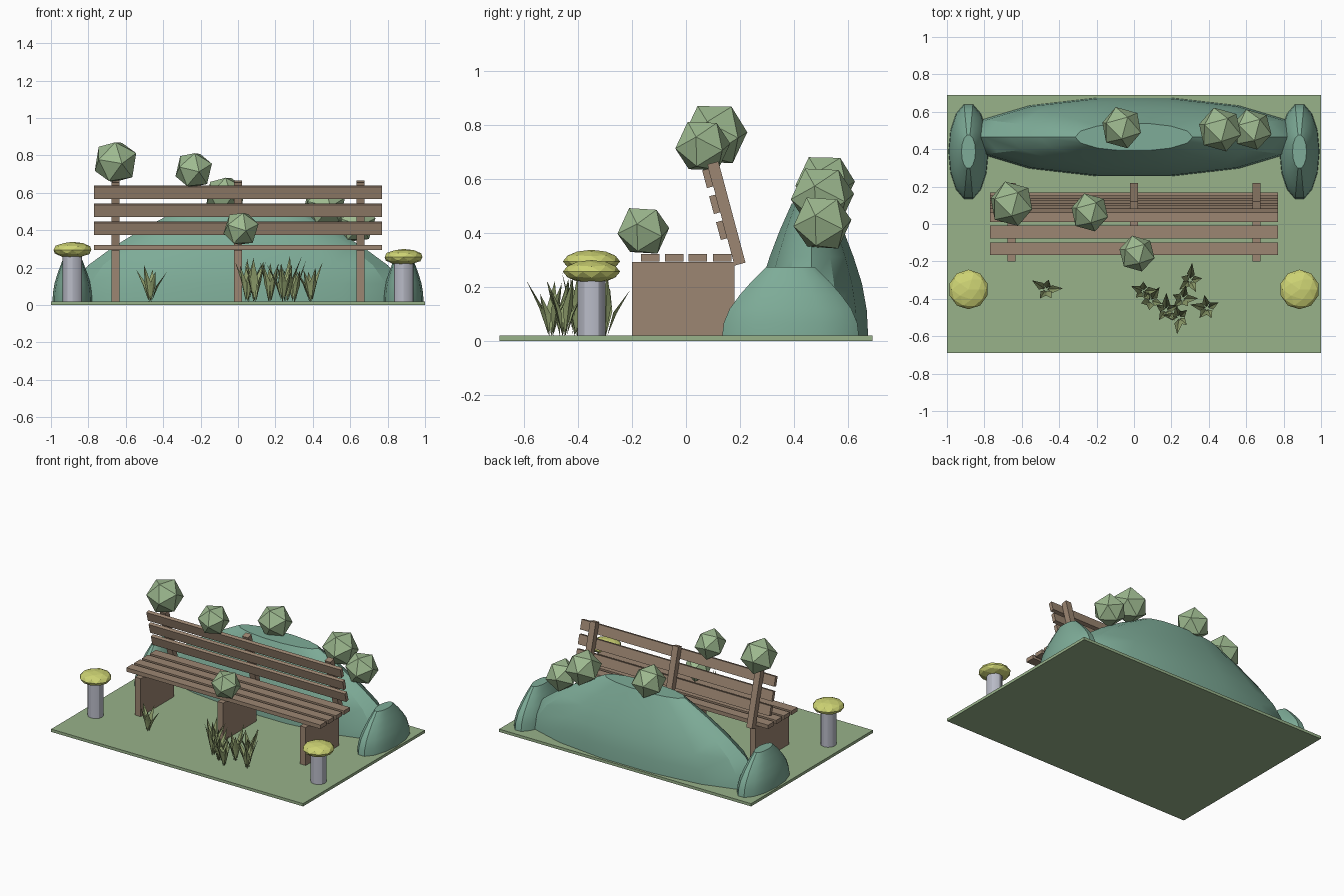
import bpy, bmesh, math, random
from mathutils import Matrix, Vector

if "Cube" in bpy.data.objects:
    bpy.data.objects.remove(bpy.data.objects["Cube"])

random.seed(4)


def material(name, rgb):
    lin = [((c / 255 + 0.055) / 1.055) ** 2.4 for c in rgb]
    m = bpy.data.materials.new(name)
    m.diffuse_color = (*lin, 1)
    m.use_nodes = True
    m.node_tree.nodes["Principled BSDF"].inputs["Base Color"].default_value = m.diffuse_color
    return m


LAWN = material("lawn green", (152, 178, 138))
LEAF = material("leaf green", (148, 164, 112))
BUSH = material("bush green", (158, 186, 144))
HILL = material("hill teal", (126, 172, 152))
WOOD = material("bench wood", (156, 134, 114))
METAL = material("post grey", (186, 188, 200))
CAP = material("cap yellow", (206, 212, 116))


def make(name, bm, mat, smooth=False):
    mesh = bpy.data.meshes.new(name)
    bmesh.ops.recalc_face_normals(bm, faces=bm.faces)
    bm.to_mesh(mesh)
    bm.free()
    mesh.materials.append(mat)
    ob = bpy.data.objects.new(name, mesh)
    bpy.context.collection.objects.link(ob)
    if smooth:
        bpy.ops.object.select_all(action='DESELECT')
        ob.select_set(True)
        bpy.context.view_layer.objects.active = ob
        bpy.ops.object.shade_smooth_by_angle(angle=math.radians(30))
    return ob


def box(name, center, size, mat, tilt=0):
    bm = bmesh.new()
    bmesh.ops.create_cube(bm, size=1, matrix=Matrix.Translation(center)
                          @ Matrix.Rotation(tilt, 4, 'X') @ Matrix.Diagonal((*size, 1)))
    return make(name, bm, mat)


def mound(name, x, y, rx, ry, height):
    """Flat-topped dome with an elliptical footprint."""
    bm = bmesh.new()
    n, rings = 14, []
    for r, h in ((1, 0), (.975, .2), (.89, .4), (.74, .6), (.56, .8), (.35, 1)):
        rings.append([bm.verts.new((x + rx * r * math.cos(2 * math.pi * i / n),
                                    y + ry * r * math.sin(2 * math.pi * i / n),
                                    .015 + height * h)) for i in range(n)])
    for a, b in zip(rings, rings[1:]):
        for i in range(n):
            j = (i + 1) % n
            bm.faces.new((a[i], a[j], b[j], b[i]))
    bm.faces.new(rings[-1])
    bm.faces.new(rings[0])
    return make(name, bm, HILL, True)


def ball(name, center, radius, rot):
    bm = bmesh.new()
    bmesh.ops.create_icosphere(bm, subdivisions=1, radius=radius,
                               matrix=Matrix.Translation(center)
                               @ Matrix.Rotation(rot[1], 4, 'Y')
                               @ Matrix.Rotation(rot[0], 4, 'X'))
    return make(name, bm, BUSH)


# Ground slab
box("ground", (0, 0, .01), (2, 1.38, .02), LAWN)

# Hills: long one behind, two small end mounds
mound("long_hill", 0, .465, .90, .215, .495)
for s, side in ((-1, "left"), (1, "right")):
    mound(side + "_mound", s * .885, .387, .107, .26, .26)

# Bench: slab legs, leaning back posts, seat slats, back slats
TILT = math.radians(15)
up = Vector((0, -math.sin(TILT), math.cos(TILT)))
front = Vector((0, -math.cos(TILT), -math.sin(TILT)))
foot = Vector((0, .20, .285))
for i, x in enumerate((-.655, 0, .655)):
    box(f"bench_leg_{i}", (x, -.01, .155), (.045, .38, .275), WOOD)
    box(f"back_post_{i}", foot + up * .194 + Vector((x, 0, 0)), (.045, .042, .388), WOOD, TILT)
for i, y in enumerate((-.132, -.043, .044, .134)):
    box(f"seat_slat_{i}", (0, y, .308), (1.54, .068, .028), WOOD)
for i, z in enumerate((.412, .508, .604)):
    c = foot + up * ((z - .278) / math.cos(TILT)) + front * .033
    box(f"back_slat_{i}", c, (1.54, .025, .068), WOOD, TILT)

# Round posts with squashed caps
for s, side, z in ((-1, "left", .295), (1, "right", .257)):
    bm = bmesh.new()
    bmesh.ops.create_cone(bm, segments=12, radius1=.052, radius2=.052, depth=z - .03,
                          cap_ends=True,
                          matrix=Matrix.Translation((s * .885, -.35, (z - .03) / 2 + .015)))
    make(side + "_light_post", bm, METAL, True)
    bm = bmesh.new()
    bmesh.ops.create_icosphere(bm, subdivisions=2, radius=1,
                               matrix=Matrix.Translation((s * .885, -.35, z))
                               @ Matrix.Diagonal((.106, .106, .043, 1)))
    make(side + "_light_cap", bm, CAP)

# Faceted balls of foliage
EDGE_UP = math.radians(31.7)
for i, (x, y, z, r) in enumerate(((-.655, .108, .765, .124), (-.237, .062, .722, .106),
                                  (.016, -.158, .408, .1), (-.066, .515, .583, .115),
                                  (.46, .505, .535, .122), (.63, .505, .437, .112))):
    ball(f"foliage_ball_{i}", (x, y, z), r, (EDGE_UP, .07 * (i % 3)))

# Grass clumps: folded pointed leaves fanning out from a root
clumps = ((-.47, -.35, .85), (.05, -.36, .95), (.09, -.41, 1.0), (.17, -.46, 1.05),
          (.24, -.50, .9), (.26, -.40, 1.0), (.30, -.30, .95), (.39, -.45, .9))
for i, (x, y, s) in enumerate(clumps):
    bm = bmesh.new()
    start = random.uniform(0, 6.28)
    for k in range(5):
        a = start + k * 2 * math.pi / 5 + random.uniform(-.2, .2)
        h = s * random.uniform(.17, .25)
        lean = random.uniform(.04, .085)
        out, across = Vector((math.cos(a), math.sin(a), 0)), Vector((-math.sin(a), math.cos(a), 0))
        root = Vector((x, y, .018)) + out * .008

        def point(o, w, z):
            return bm.verts.new(root + out * o + across * w + Vector((0, 0, z)))
        b = point(0, 0, 0)
        mid = point(lean * .42, 0, h * .5)
        left, right = point(lean * .3, -.021, h * .52), point(lean * .3, .021, h * .52)
        tip = point(lean, 0, h)
        for f in ((b, mid, left), (b, right, mid), (left, mid, tip), (mid, right, tip)):
            bm.faces.new(f)
    make(f"grass_clump_{i}", bm, LEAF)
